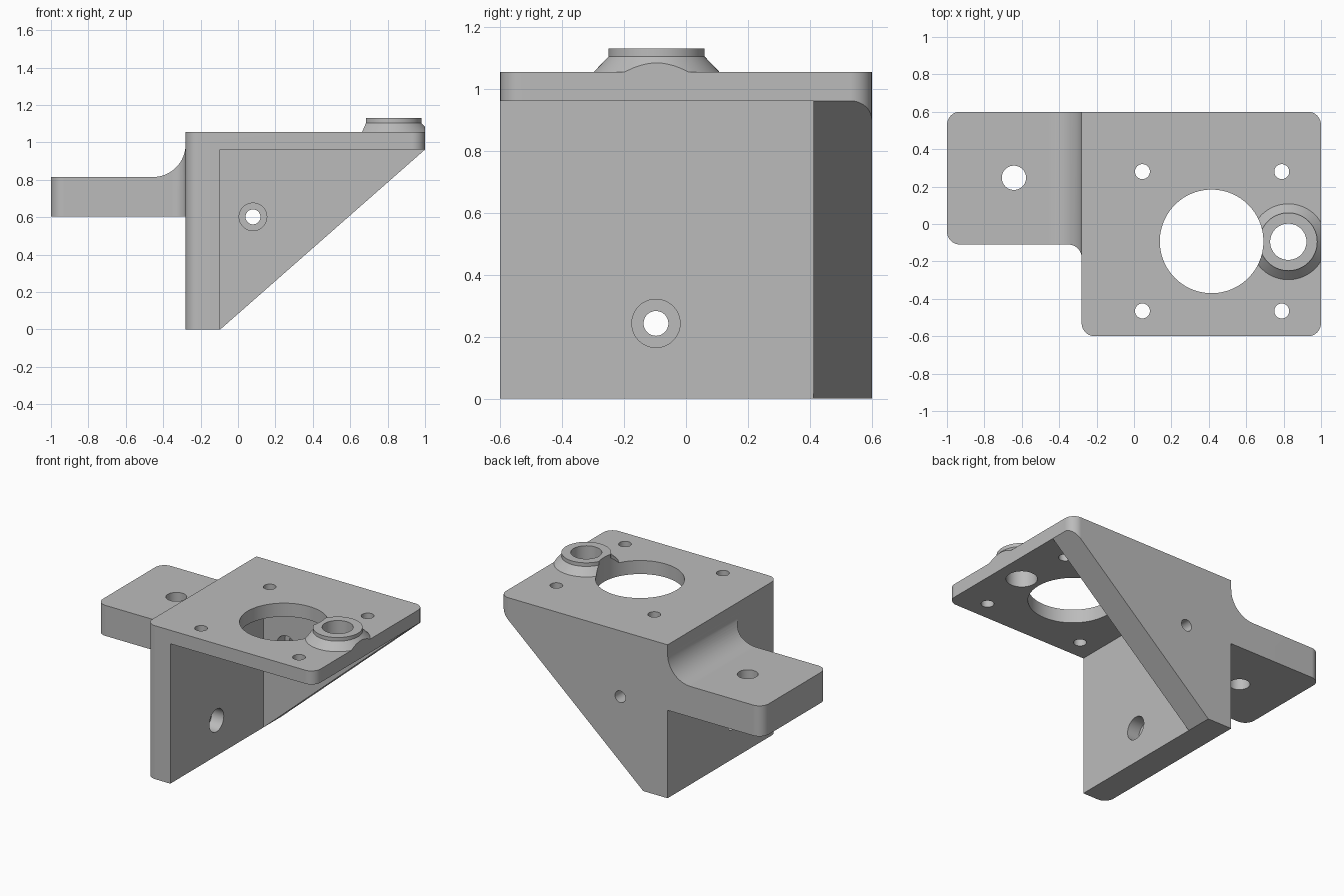
import bpy, bmesh
from math import cos, sin, pi, radians
from mathutils import Matrix, Vector

cube = bpy.data.objects.get("Cube")
if cube:
    bpy.data.objects.remove(cube, do_unlink=True)

grey = bpy.data.materials.new("plain grey")
grey.use_nodes = True
grey.diffuse_color = (0.5, 0.5, 0.5, 1)
grey.node_tree.nodes["Principled BSDF"].inputs["Base Color"].default_value = (0.5, 0.5, 0.5, 1)


def add_object(name, bm):
    bmesh.ops.recalc_face_normals(bm, faces=bm.faces)
    mesh = bpy.data.meshes.new(name)
    bm.to_mesh(mesh)
    bm.free()
    mesh.materials.append(grey)
    ob = bpy.data.objects.new(name, mesh)
    bpy.context.collection.objects.link(ob)
    return ob


def arc(cx, cy, r, start, end, steps=10):
    angles = [radians(start + (end - start) * i / steps) for i in range(steps + 1)]
    return [(cx + r * cos(a), cy + r * sin(a)) for a in angles]


def prism(name, outline, lo, hi, along_y=False):
    """Extrude an outline up z, or a side (x, z) outline along y."""
    bm = bmesh.new()
    place = (lambda p: (p[0], lo, p[1])) if along_y else (lambda p: (p[0], p[1], lo))
    face = bm.faces.new([bm.verts.new(place(p)) for p in outline])
    new = bmesh.ops.extrude_face_region(bm, geom=[face])["geom"]
    step = Vector((0, hi - lo, 0) if along_y else (0, 0, hi - lo))
    bmesh.ops.translate(bm, vec=step, verts=[g for g in new if isinstance(g, bmesh.types.BMVert)])
    return add_object(name, bm)


def box(name, x, y, z):
    return prism(name, [(x[0], y[0]), (x[1], y[0]), (x[1], y[1]), (x[0], y[1])], *z)


def drill(name, centre, radius, length, axis="Z", segments=48):
    bm = bmesh.new()
    turn = {"Z": Matrix(), "X": Matrix.Rotation(pi / 2, 4, "Y"), "Y": Matrix.Rotation(pi / 2, 4, "X")}[axis]
    bmesh.ops.create_cone(bm, cap_ends=True, segments=segments, radius1=radius, radius2=radius,
                          depth=length, matrix=Matrix.Translation(centre) @ turn)
    return add_object(name, bm)


def lathe(name, centre, profile, segments=64):
    bm = bmesh.new()
    rings = [[bm.verts.new((x, y, z)) for x, y in arc(*centre, r, 0, 360, segments)[:-1]]
             for r, z in profile]
    for low, high in zip(rings, rings[1:]):
        for i in range(segments):
            j = (i + 1) % segments
            bm.faces.new((low[i], low[j], high[j], high[i]))
    bm.faces.new(rings[0])
    bm.faces.new(rings[-1])
    return add_object(name, bm)


def combine(tool, operation="DIFFERENCE"):
    tool.hide_render = True
    mod = bracket.modifiers.new(tool.name, "BOOLEAN")
    mod.operation, mod.solver, mod.object = operation, "EXACT", tool
    bpy.ops.object.modifier_apply(modifier=mod.name)
    bpy.data.objects.remove(tool, do_unlink=True)


# Full plan outline of mounting block and side arm
R = 0.07
TOP, UNDER, WALL = 1.055, 0.962, -0.28
plan = (arc(-0.28 + R, -0.6 + R, R, 180, 270) + arc(1 - R, -0.6 + R, R, 270, 360)
        + arc(1 - R, 0.6 - R, R, 0, 90) + arc(-1 + R, 0.6 - R, R, 90, 180)
        + arc(-1 + R, -0.11 + R, R, 180, 270) + arc(WALL - R, -0.11 - R, R, 90, 0))
bracket = prism("bracket", plan, 0, TOP)
bpy.context.view_layer.objects.active = bracket
bracket.select_set(True)

# Space above the arm with its fillet, and space below the arm
above = [(-1.2, 0.815)] + arc(-0.455, 0.99, 0.175, 270, 360, 16) + [(WALL, 1.3), (-1.2, 1.3)]
combine(prism("above_arm", above, -0.8, 0.8, along_y=True))
combine(box("below_arm", (-1.2, WALL), (-0.8, 0.8), (-0.2, 0.605)))

# Pocket leaving wall, top plate and rear gusset, then the sloped gusset edge
combine(box("pocket", (-0.095, 1.2), (-0.8, 0.412), (-0.2, UNDER)))
slope = UNDER / 1.095
combine(prism("gusset_slope", [(-0.295, -0.2 * slope), (1, UNDER), (1.2, UNDER), (1.2, -0.2 * slope)],
              -0.8, 0.8, along_y=True))

# Conical boss, trimmed flush with the plate end
BOSS = (0.825, -0.095)
combine(lathe("boss", BOSS, [(0.203, 1.0), (0.203, TOP), (0.155, 1.105), (0.155, 1.13)]), "UNION")
combine(box("end_trim", (1, 1.4), (-0.8, 0.8), (0.5, 1.4)))

# Holes through the top plate and the arm
combine(drill("large_opening", (0.415, -0.093, 1.05), 0.277, 0.5, segments=96))
combine(drill("boss_hole", (*BOSS, 1.05), 0.097, 0.5, segments=64))
for x in (0.045, 0.79):
    for y in (-0.465, 0.28):
        combine(drill("screw_hole", (x, y, 1.05), 0.04, 0.4))
combine(drill("arm_hole", (-0.642, 0.247, 0.7), 0.065, 0.6))

# Counterbored holes in the wall and the gusset
combine(drill("wall_hole", (-0.2, -0.097, 0.243), 0.04, 0.5, "X"))
combine(drill("wall_counterbore", (-0.095, -0.097, 0.243), 0.078, 0.18, "X"))
combine(drill("gusset_hole", (0.08, 0.5, 0.602), 0.04, 0.5, "Y"))
combine(drill("gusset_counterbore", (0.08, 0.412, 0.602), 0.074, 0.18, "Y"))

# Smooth curved surfaces, flat planes
bpy.ops.object.shade_smooth_by_angle(angle=radians(20))
weighted = bracket.modifiers.new("weighted_normals", "WEIGHTED_NORMAL")
weighted.keep_sharp = True
